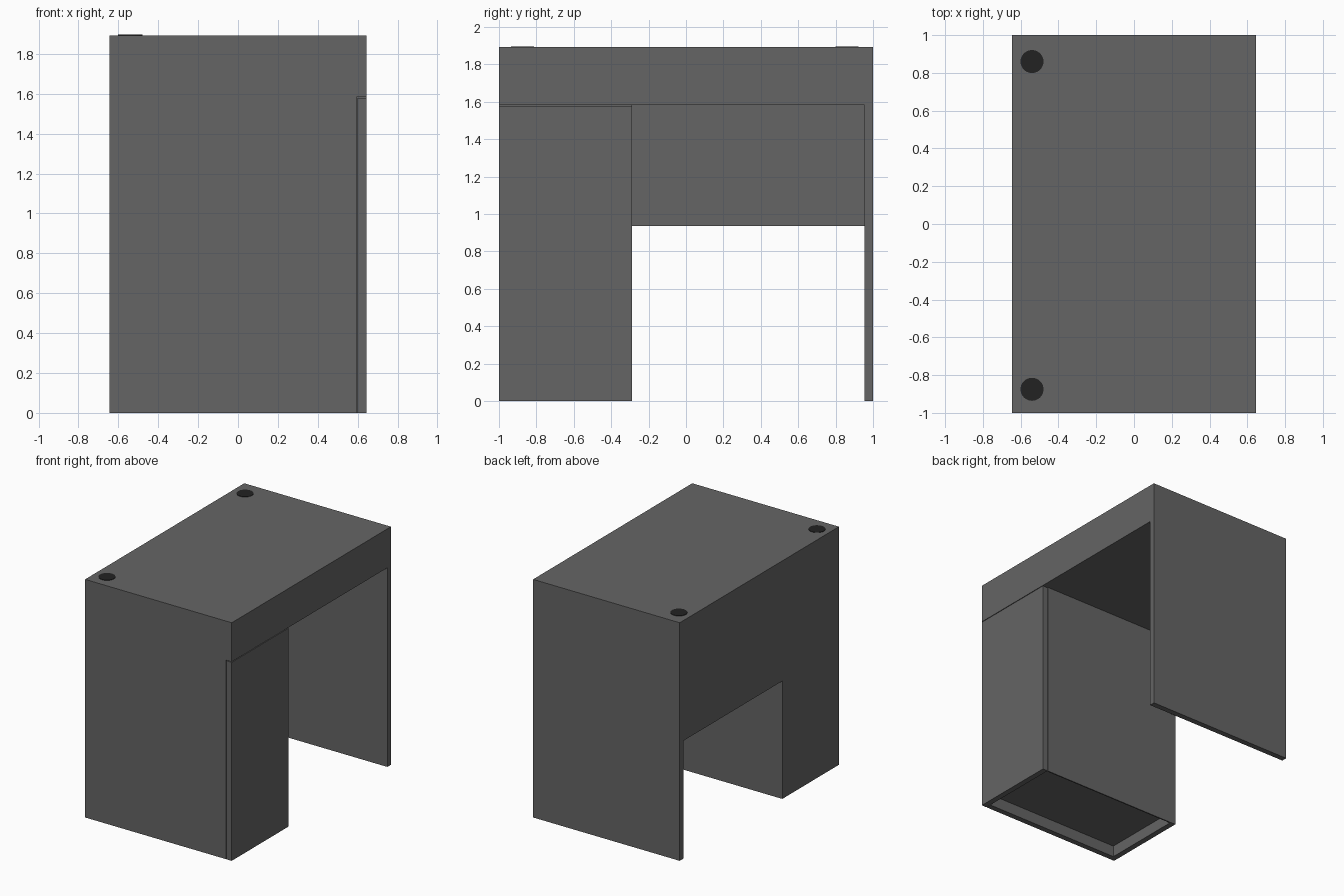
import bpy, bmesh
from mathutils import Matrix, Vector

if "Cube" in bpy.data.objects:
    bpy.data.objects.remove(bpy.data.objects["Cube"])

X, Y, H = 0.645, 1.0, 1.893     # half width, half length, height
T = 0.045                       # board thickness
TOP = 1.583                     # underside of the desk top
CAB = -0.289                    # inner side of the cabinet
KNEE = 0.937                    # lower edge of the modesty panel
GAP = 0.005


def material(name, v):
    m = bpy.data.materials.new(name)
    m.diffuse_color = (v, v, v, 1)
    m.use_nodes = True
    m.node_tree.nodes["Principled BSDF"].inputs["Base Color"].default_value = m.diffuse_color
    return m


GREY = material("dark_grey", 0.13)
BLACK = material("black", 0.016)


def finish(name, bm, mat):
    me = bpy.data.meshes.new(name)
    bm.to_mesh(me)
    bm.free()
    me.materials.append(mat)
    ob = bpy.data.objects.new(name, me)
    bpy.context.collection.objects.link(ob)
    return ob


def board(name, lo, hi):
    lo, hi = Vector(lo), Vector(hi)
    bm = bmesh.new()
    bmesh.ops.create_cube(bm, size=1, matrix=Matrix.Translation((lo + hi) / 2)
                          @ Matrix.Diagonal((*(hi - lo), 1)))
    return finish(name, bm, GREY)


# Desk top and full-width end panels
board("desk_top", (-X, -Y, TOP), (X, Y, H))
board("end_panel", (-X, Y - T, 0), (X, Y, TOP))
board("cabinet_outer_side", (-X, -Y, 0), (X - T - GAP, -Y + T, TOP))

# Modesty panel across the knee space
board("modesty_panel", (-X, CAB, KNEE), (-X + T, Y - T, TOP))

# Cabinet carcass, its floor raised above the ground
board("cabinet_back", (-X, -Y + T, 0), (-X + T, CAB, TOP))
board("cabinet_inner_side", (-X + T, CAB - 0.01, 0), (X - T - GAP, CAB, TOP))
board("cabinet_core", (-X + T, -Y + T, 0.09), (X - T - GAP, CAB - 0.01, TOP))
board("cabinet_door", (X - T, -Y, 0), (X, CAB, TOP - GAP))

# Cable hole covers
for name, y in (("front_cable_cover", -0.875), ("rear_cable_cover", 0.86)):
    bm = bmesh.new()
    bmesh.ops.create_cone(bm, cap_ends=True, segments=32, radius1=0.061, radius2=0.061,
                          depth=0.006, matrix=Matrix.Translation((-0.54, y, H)))
    finish(name, bm, BLACK)
